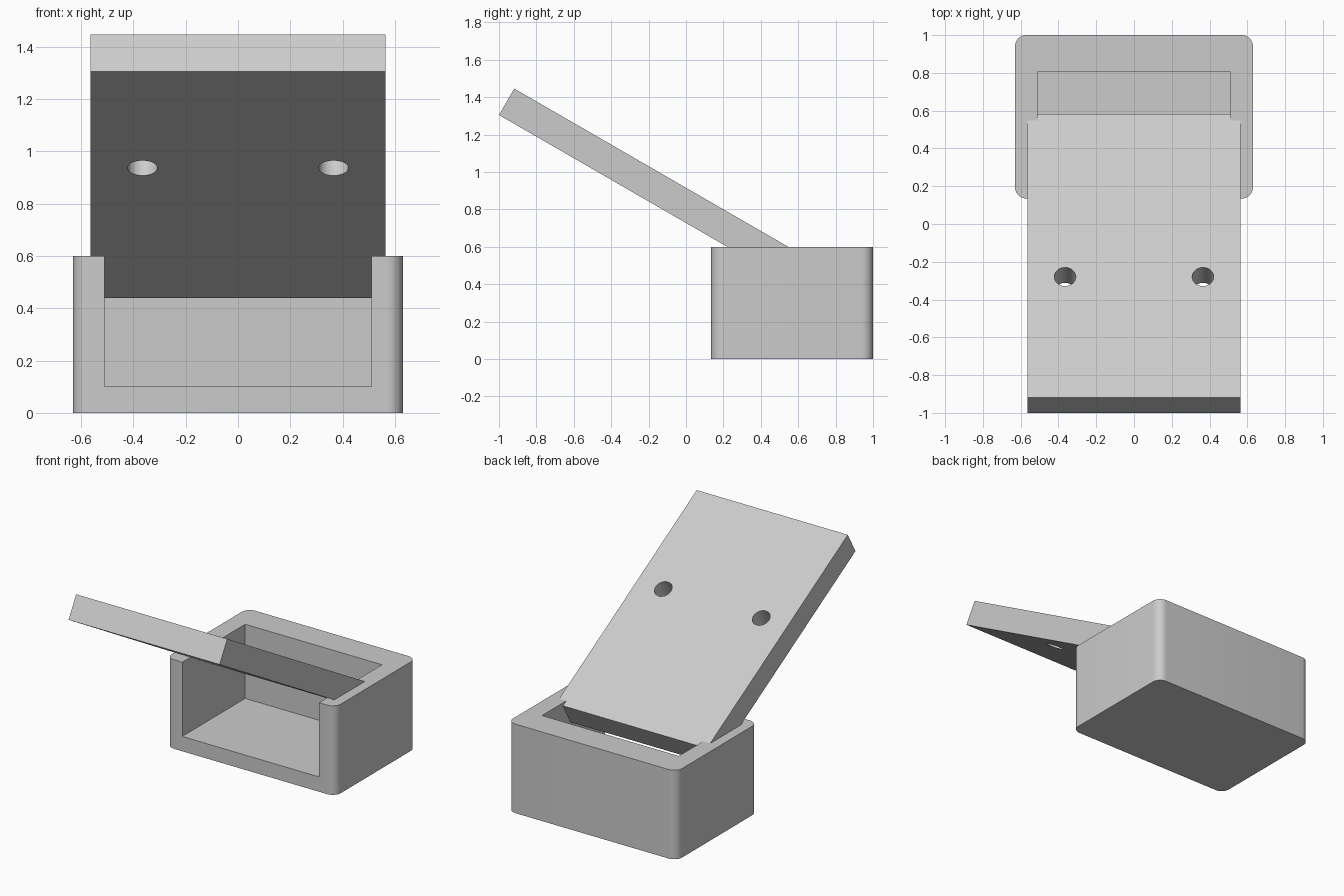
import bpy
import bmesh
import math
from mathutils import Matrix, Vector

if "Cube" in bpy.data.objects:
    bpy.data.objects.remove(bpy.data.objects["Cube"], do_unlink=True)

grey = bpy.data.materials.new("light grey")
grey.use_nodes = True
grey.diffuse_color = (0.6, 0.6, 0.6, 1)
grey.node_tree.nodes["Principled BSDF"].inputs["Base Color"].default_value = (0.6, 0.6, 0.6, 1)


def finish(name, bm):
    mesh = bpy.data.meshes.new(name)
    bm.to_mesh(mesh)
    bm.free()
    mesh.materials.append(grey)
    obj = bpy.data.objects.new(name, mesh)
    bpy.context.collection.objects.link(obj)
    return obj


def block(name, low, high, corner=0):
    """Box between two corners, with optionally rounded upright edges."""
    low, high = Vector(low), Vector(high)
    bm = bmesh.new()
    bmesh.ops.create_cube(bm, size=1, matrix=Matrix.Translation((low + high) / 2)
                          @ Matrix.Diagonal((*(high - low), 1)))
    if corner:
        upright = [e for e in bm.edges if abs(e.verts[0].co.z - e.verts[1].co.z) > 0.1]
        bmesh.ops.bevel(bm, geom=upright, offset=corner, segments=10,
                        profile=0.5, affect='EDGES')
    return finish(name, bm)


def cut(target, cutter):
    cutter.hide_render = True
    mod = target.modifiers.new("cut", 'BOOLEAN')
    mod.operation = 'DIFFERENCE'
    mod.solver = 'EXACT'
    mod.object = cutter
    select(target)
    bpy.ops.object.modifier_apply(modifier=mod.name)
    bpy.data.objects.remove(cutter, do_unlink=True)


def select(obj):
    bpy.ops.object.select_all(action='DESELECT')
    obj.select_set(True)
    bpy.context.view_layer.objects.active = obj


# Rounded box with a pocket open to the top and front
box = block("open_box", (-0.63, 0.135, 0), (0.63, 1, 0.6), corner=0.06)
cut(box, block("pocket_cutter", (-0.51, -0.2, 0.1), (0.51, 0.805, 0.9)))

# Sloping plate, built flat with its upper front edge at the origin
length, thick = 1.732, 0.163
plate = block("sloping_plate", (-0.563, 0, -thick), (0.563, length, 0))

# Pair of screw holes through the plate
for side in (-1, 1):
    bm = bmesh.new()
    bmesh.ops.create_cone(bm, cap_ends=True, segments=48, radius1=0.057, radius2=0.057,
                          depth=0.5, matrix=Matrix.Translation((side * 0.365, 0.738, -0.08)))
    cut(plate, finish("hole_cutter", bm))

# Tilt the plate down into the box
plate.data.transform(Matrix.Translation((0, -0.9185, 1.446))
                     @ Matrix.Rotation(math.radians(-30), 4, 'X'))

for obj in (box, plate):
    select(obj)
    bpy.ops.object.shade_smooth_by_angle(angle=math.radians(30))
